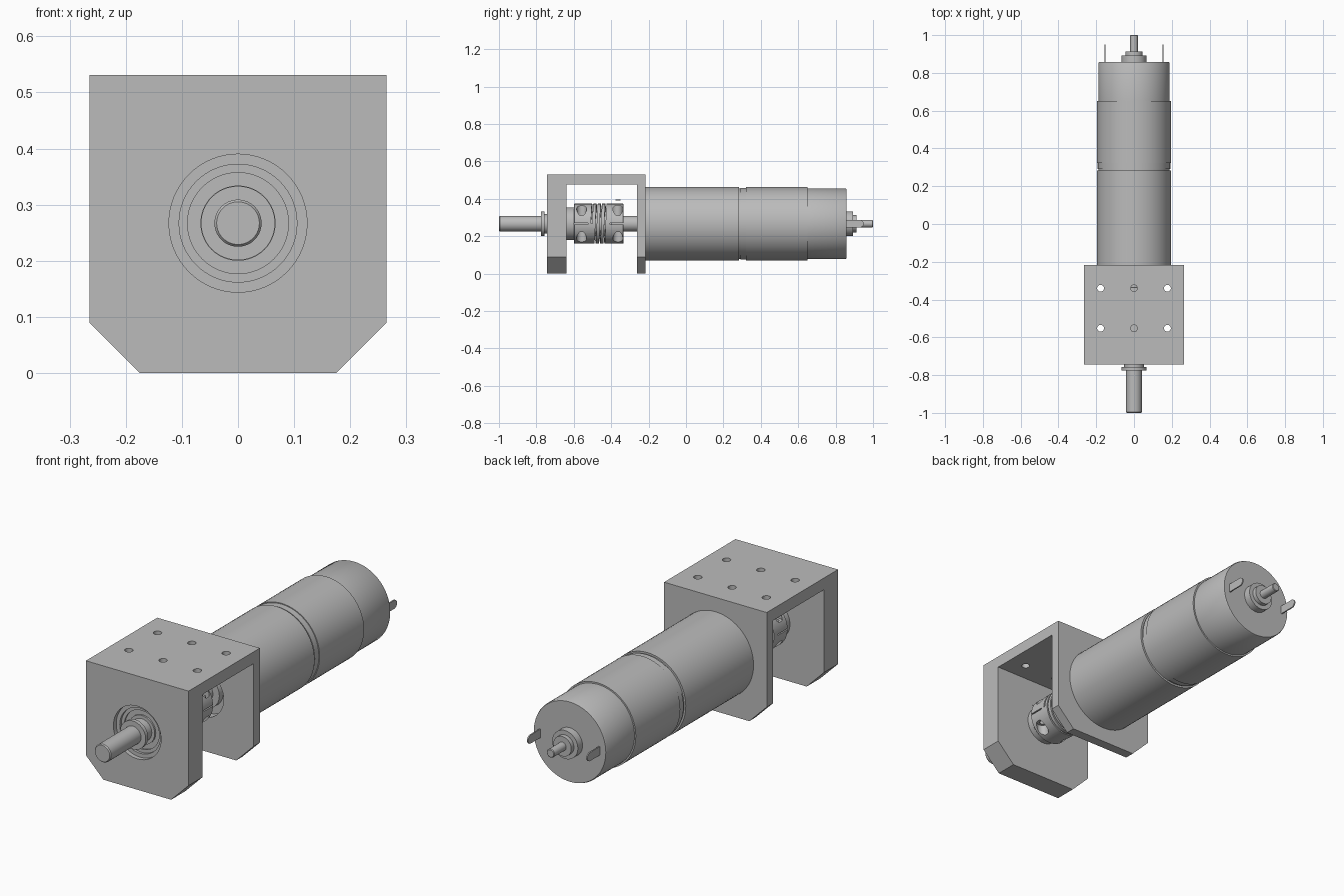
import bpy, bmesh, math
from mathutils import Vector, Matrix

if "Cube" in bpy.data.objects:
    bpy.data.objects.remove(bpy.data.objects["Cube"])

AXIS = 0.267      # height of the shaft line
SEG = 64

metal = bpy.data.materials.new("plain grey metal")
metal.use_nodes = True
GREY = (0.5, 0.5, 0.5, 1)
metal.diffuse_color = GREY
metal.node_tree.nodes["Principled BSDF"].inputs["Base Color"].default_value = GREY


def finish(name, bm):
    bmesh.ops.recalc_face_normals(bm, faces=bm.faces)
    mesh = bpy.data.meshes.new(name)
    bm.to_mesh(mesh)
    bm.free()
    mesh.materials.append(metal)
    ob = bpy.data.objects.new(name, mesh)
    bpy.context.collection.objects.link(ob)
    return ob


def activate(ob):
    bpy.ops.object.select_all(action='DESELECT')
    ob.select_set(True)
    bpy.context.view_layer.objects.active = ob


def smooth(ob):
    activate(ob)
    bpy.ops.object.shade_smooth_by_angle(angle=math.radians(30))


def lathe(name, profile):
    """Turn (y, radius) points around the shaft line; ends are capped."""
    bm = bmesh.new()
    rings = []
    for y, r in profile:
        angles = [2 * math.pi * i / SEG for i in range(SEG)]
        rings.append([bm.verts.new((r * math.cos(a), y, AXIS + r * math.sin(a))) for a in angles])
    for a, b in zip(rings, rings[1:]):
        for i in range(SEG):
            j = (i + 1) % SEG
            bm.faces.new((a[i], a[j], b[j], b[i]))
    bm.faces.new(rings[0])
    bm.faces.new(rings[-1])
    return finish(name, bm)


def box(name, lo, hi):
    lo, hi = Vector(lo), Vector(hi)
    bm = bmesh.new()
    bmesh.ops.create_cube(bm, size=1, matrix=Matrix.Translation((lo + hi) / 2)
                          @ Matrix.Diagonal((*(hi - lo), 1)))
    return finish(name, bm)


def upright_cylinder(name, x, y, z0, z1, r):
    bm = bmesh.new()
    bmesh.ops.create_cone(bm, cap_ends=True, segments=24, radius1=r, radius2=r, depth=z1 - z0,
                          matrix=Matrix.Translation((x, y, (z0 + z1) / 2)))
    return finish(name, bm)


def cut(ob, cutter):
    cutter.hide_render = True
    activate(ob)
    mod = ob.modifiers.new("cut", 'BOOLEAN')
    mod.operation = 'DIFFERENCE'
    mod.solver = 'EXACT'
    mod.object = cutter
    bpy.ops.object.modifier_apply(modifier=mod.name)
    bpy.data.objects.remove(cutter)


# Bracket: U profile drawn out sideways, lower corners sliced off
FRONT, REAR, TOP, HALF = -0.743, -0.217, 0.531, 0.265
outline = [(FRONT, 0), (-0.64, 0), (-0.64, 0.476), (-0.263, 0.476),
           (-0.263, 0), (REAR, 0), (REAR, TOP), (FRONT, TOP)]
bm = bmesh.new()
side = bm.faces.new([bm.verts.new((-HALF, y, z)) for y, z in outline])
grown = bmesh.ops.extrude_face_region(bm, geom=[side])["geom"]
bmesh.ops.translate(bm, vec=(2 * HALF, 0, 0),
                    verts=[v for v in grown if isinstance(v, bmesh.types.BMVert)])
for s in (-1, 1):
    bmesh.ops.bisect_plane(bm, geom=bm.verts[:] + bm.edges[:] + bm.faces[:],
                           plane_co=(s * HALF, 0, 0.09), plane_no=(s, 0, -1), clear_outer=True)
    bmesh.ops.holes_fill(bm, edges=[e for e in bm.edges if e.is_boundary], sides=0)
bracket = finish("bracket", bm)

# Bracket bores and mounting holes
cut(bracket, lathe("front_bore", [(-0.76, 0.123), (-0.722, 0.123), (-0.722, 0.105), (-0.62, 0.105)]))
cut(bracket, lathe("rear_bore", [(-0.28, 0.11), (-0.20, 0.11)]))
for x in (-0.177, 0, 0.177):
    for y in (-0.34, -0.552):
        cut(bracket, upright_cylinder("mount_hole", x, y, 0.45, 0.56, 0.018))
smooth(bracket)

# Bearing in the front plate, with raised races
smooth(lathe("bearing", [(-0.71, 0.067), (-0.702, 0.067), (-0.702, 0.09), (-0.71, 0.09),
                         (-0.71, 0.105), (-0.641, 0.105)]))

# Output shaft with collar and rear hub
smooth(lathe("output_shaft", [(-1, 0.038), (-0.995, 0.042), (-0.775, 0.042), (-0.775, 0.066),
                              (-0.757, 0.066), (-0.757, 0.052), (-0.68, 0.052), (-0.68, 0.088),
                              (-0.598, 0.088)]))

# Flexible coupling
C0, C1, CR = -0.6, -0.333, 0.107
coupling = lathe("coupling", [(C0, CR - 0.004), (C0 + 0.004, CR), (C1 - 0.004, CR), (C1, CR - 0.004)])

# Spiral slit through the middle of the coupling
bm = bmesh.new()
turns, steps, width = 3.5, 40, 0.007
previous = None
count = int(turns * steps)
for i in range(count + 1):
    a = 2 * math.pi * i / steps
    y = -0.508 + 0.083 * i / count
    ring = [bm.verts.new((r * math.cos(a), y + dy, AXIS + r * math.sin(a)))
            for r, dy in ((0.065, 0), (0.12, 0), (0.12, width), (0.065, width))]
    if previous:
        for k in range(4):
            n = (k + 1) % 4
            bm.faces.new((previous[k], previous[n], ring[n], ring[k]))
    else:
        bm.faces.new(ring)
    previous = ring
bm.faces.new(previous)
cut(coupling, finish("spiral_slit", bm))

# Clamp slits and screw pockets at both ends of the coupling
for s in (-1, 1):
    x0, x1 = sorted((s * 0.03, s * 0.12))
    for y0, y1, ys in ((C0 - 0.01, -0.525, -0.558), (-0.405, C1 + 0.01, -0.364)):
        cut(coupling, box("clamp_slit", (x0, y0, AXIS - 0.003), (x1, y1, AXIS + 0.003)))
        cut(coupling, upright_cylinder("screw_hole", s * 0.072, ys, AXIS - 0.13, AXIS + 0.13, 0.014))
        for z in (-0.085, 0.085):
            cut(coupling, upright_cylinder("screw_pocket", s * 0.072, ys,
                                           AXIS + z - 0.04, AXIS + z + 0.04, 0.027))
smooth(coupling)

# Gearbox shaft and its boss
smooth(lathe("gearbox_shaft", [(-0.4, 0.042), (-0.245, 0.042), (-0.245, 0.075), (-0.2, 0.075)]))

# Gearbox
smooth(lathe("gearbox", [(REAR, 0.197), (0.283, 0.197), (0.283, 0.188), (0.292, 0.188)]))

# Motor can with sleeve
smooth(lathe("motor_can", [(0.292, 0.192), (0.322, 0.192), (0.322, 0.196), (0.65, 0.196),
                           (0.65, 0.189), (0.851, 0.189), (0.857, 0.186)]))

# Rear boss and shaft end
smooth(lathe("rear_shaft", [(0.85, 0.066), (0.892, 0.066), (0.892, 0.046), (0.912, 0.046),
                            (0.912, 0.02), (0.997, 0.02), (1, 0.017)]))

# Terminals: thin tabs with rounded ends
for x, label in ((0.153, "left"), (-0.153, "right")):
    bm = bmesh.new()
    arc = [math.pi * (i / 8 - 0.5) for i in range(9)]
    pts = [(0.85, 0.02), (0.85, -0.02)]
    pts += [(0.93 + 0.02 * math.cos(a), 0.02 * math.sin(a)) for a in arc]
    face = bm.faces.new([bm.verts.new((x - 0.003, y, AXIS + z)) for y, z in pts])
    grown = bmesh.ops.extrude_face_region(bm, geom=[face])["geom"]
    bmesh.ops.translate(bm, vec=(0.006, 0, 0),
                        verts=[v for v in grown if isinstance(v, bmesh.types.BMVert)])
    finish(label + "_terminal", bm)
